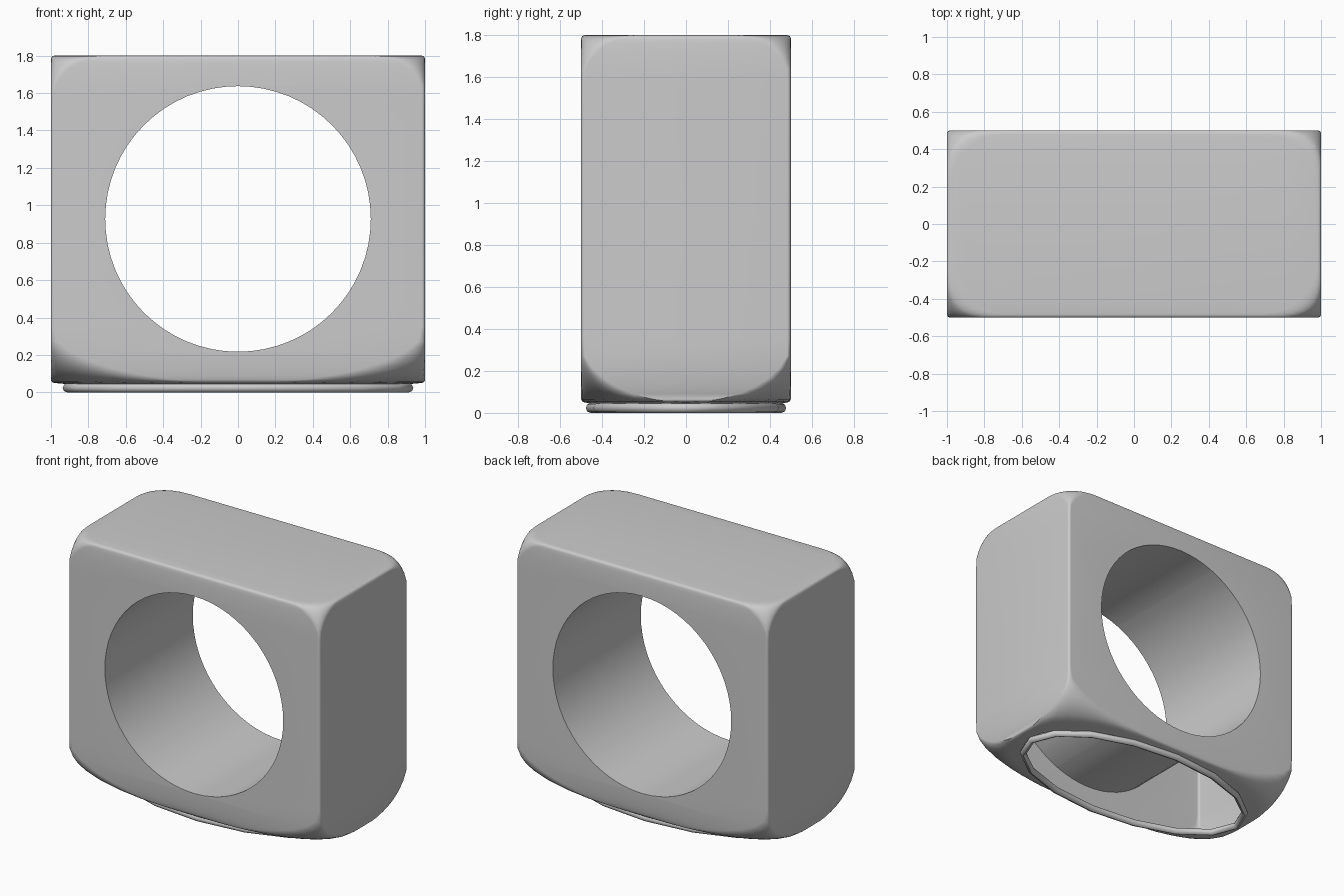
import bpy, bmesh
from math import sin, cos, pi, sqrt

if "Cube" in bpy.data.objects:
    bpy.data.objects.remove(bpy.data.objects["Cube"])

HX, HY, ZB, ZT = 1.0, 0.5, 0.05, 1.8   # half width, half depth, bottom, top
EDGE = 0.018                           # small edge rounding
SEG = 8                                # facets per rounded corner


def ring(bm, z, hx, hy, rx, ry):
    """Rectangle with elliptical corners at height z."""
    verts = []
    for k, (sx, sy) in enumerate([(1, 1), (-1, 1), (-1, -1), (1, -1)]):
        for i in range(SEG + 1):
            a = (k + i / SEG) * pi / 2
            verts.append(bm.verts.new((sx * (hx - rx) + rx * cos(a),
                                       sy * (hy - ry) + ry * sin(a), z)))
    return verts


def loft(bm, rings, closed=False):
    pairs = list(zip(rings, rings[1:]))
    if closed:
        pairs.append((rings[-1], rings[0]))
    for a, b in pairs:
        n = len(a)
        for i in range(n):
            j = (i + 1) % n
            bm.faces.new((a[i], a[j], b[j], b[i]))


def make(name, bm):
    bmesh.ops.recalc_face_normals(bm, faces=bm.faces)
    me = bpy.data.meshes.new(name)
    bm.to_mesh(me)
    bm.free()
    ob = bpy.data.objects.new(name, me)
    bpy.context.collection.objects.link(ob)
    return ob


def smooth(ob, angle=0.5):
    bpy.ops.object.select_all(action='DESELECT')
    ob.select_set(True)
    bpy.context.view_layer.objects.active = ob
    bpy.ops.object.shade_smooth_by_angle(angle=angle)


# Body: box whose corners are rounded off, the bottom ones down to an ellipse
def section(bm, d, end, cx, cy, cz):
    """Section at distance d from the bottom (end=-1) or top (end=1)."""
    s = max(0, 1 - d / EDGE)
    inset = EDGE * (1 - sqrt(1 - s * s))
    t = max(0, 1 - d / cz)
    f = 1 - sqrt(1 - t * t)
    hx, hy = HX - inset, HY - inset
    rx = min(max(cx * f, EDGE), hx * 0.99)
    ry = min(max(cy * f, EDGE), hy * 0.99)
    return ring(bm, ZB + d if end < 0 else ZT - d, hx, hy, rx, ry)


bm = bmesh.new()
steps = [0, 0.002, 0.006, 0.012, 0.02, 0.04, 0.07, 0.11, 0.16, 0.22, 0.3]
rings = [ring(bm, ZB - 0.006, 0.915, 0.455, 0.91, 0.452)]
rings += [section(bm, d, -1, 1.0, 0.5, 0.3) for d in steps]
rings += [section(bm, d, 1, 0.3, 0.28, 0.26) for d in reversed(steps)]
loft(bm, rings)
bm.faces.new(rings[0])
bm.faces.new(rings[-1])
body = make("vase_body", bm)

# Round tunnel from front to back
bpy.ops.mesh.primitive_cylinder_add(vertices=64, radius=0.71, depth=2,
                                    location=(0, 0, 0.927), rotation=(pi / 2, 0, 0))
cutter = bpy.context.object
cutter.name = "tunnel_cutter"
mod = body.modifiers.new("tunnel", 'BOOLEAN')
mod.object = cutter
mod.solver = 'EXACT'
bpy.context.view_layer.objects.active = body
bpy.ops.object.modifier_apply(modifier=mod.name)
bpy.data.objects.remove(cutter, do_unlink=True)

# Open the mouth underneath so the hollow inside shows
bm = bmesh.new()
bm.from_mesh(body.data)
mouth = [f for f in bm.faces if all(v.co.z < ZB - 0.004 for v in f.verts)]
bmesh.ops.delete(bm, geom=mouth, context='FACES')
bm.to_mesh(body.data)
bm.free()
smooth(body)

# Rolled oval rim around the mouth
bm = bmesh.new()
R = 0.0235
loops = []
for i in range(16):
    a = i * pi / 8
    loops.append([bm.verts.new(((0.914 + R * cos(b)) * cos(a),
                                (0.454 + R * cos(b)) * sin(a), R + R * sin(b)))
                  for b in (j * pi / 4 for j in range(8))])
loft(bm, loops, closed=True)
smooth(make("mouth_rim", bm), 0.8)
